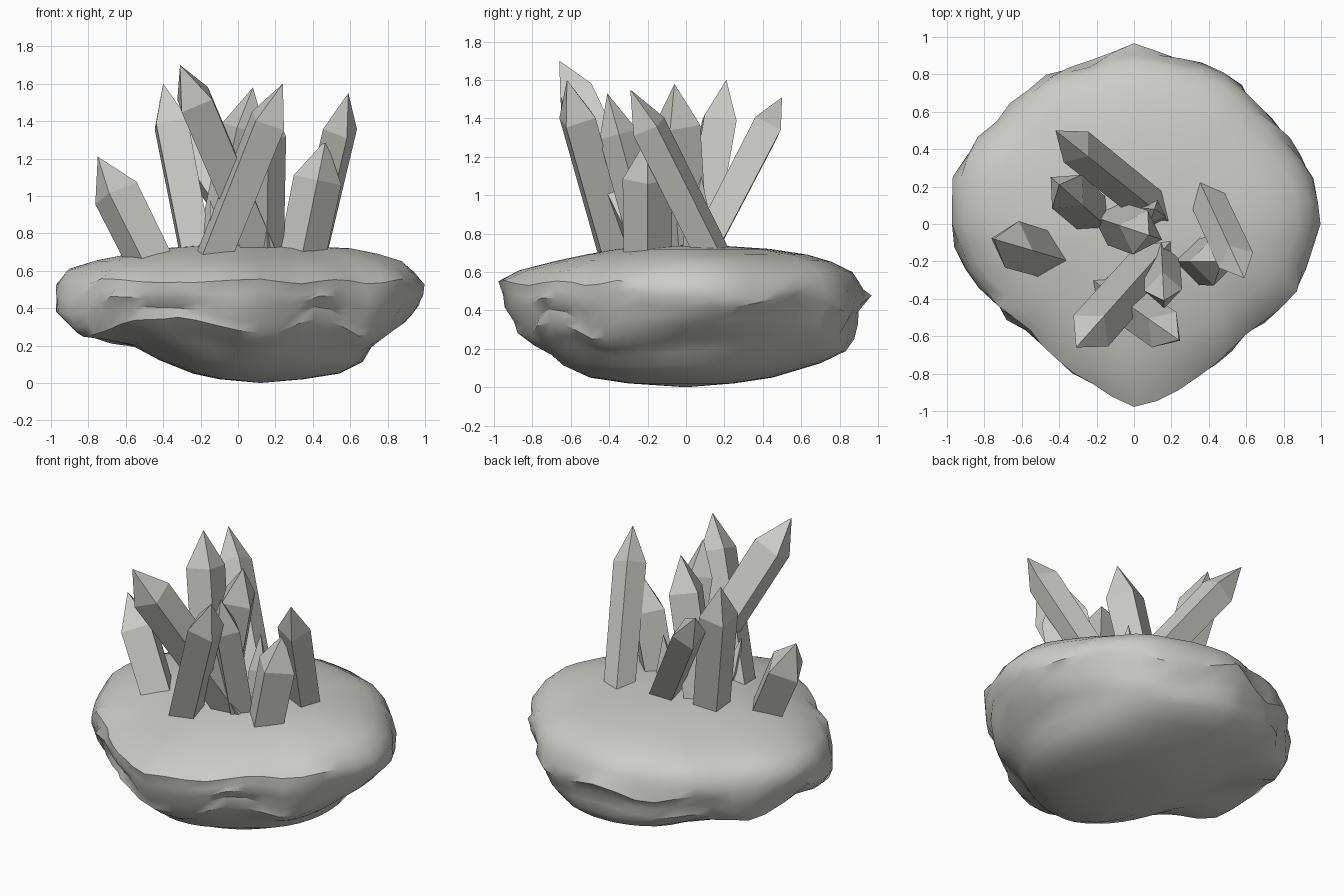
import bpy, bmesh, math
from mathutils import Vector, noise

if "Cube" in bpy.data.objects:
    bpy.data.objects.remove(bpy.data.objects["Cube"])

stone = bpy.data.materials.new("pale_grey_stone")
stone.use_nodes = True
stone.diffuse_color = (0.6, 0.6, 0.57, 1)
stone.node_tree.nodes["Principled BSDF"].inputs["Base Color"].default_value = (0.6, 0.6, 0.57, 1)


def finish(bm, name):
    bmesh.ops.recalc_face_normals(bm, faces=bm.faces)
    mesh = bpy.data.meshes.new(name)
    bm.to_mesh(mesh)
    bm.free()
    obj = bpy.data.objects.new(name, mesh)
    bpy.context.collection.objects.link(obj)
    mesh.materials.append(stone)
    return obj


def bridge(bm, lower, upper):
    count = len(lower)
    for i in range(count):
        j = (i + 1) % count
        bm.faces.new((lower[i], lower[j], upper[j], upper[i]))


def fan(bm, ring, tip):
    for i in range(len(ring)):
        bm.faces.new((ring[i - 1], ring[i], tip))


# Rock outline: radius at equal angle steps, counter-clockwise from +x
RADII = (1, 1, .96, .935, .975, .965, .975, .94, .955, .935, .98, .995,
         1, .95, .86, .82, .84, .9, .975, .92, .873, .85, .92, .955)
# Rock layers: height, then reach towards -x, +x, -y, +y
LAYERS = ((.02, .1, .35, .3, .25), (.05, .24, .54, .5, .45), (.12, .42, .67, .64, .7),
          (.19, .58, .71, .71, .84), (.24, .74, .8, .8, .88), (.3, .9, .9, .89, .9),
          (.36, .95, .94, .93, .92), (.42, .98, .97, .96, .96), (.48, .98, .99, .98, .95),
          (.54, .96, .99, .99, .92), (.6, .91, .95, .89, .89), (.655, .76, .88, .7, .78),
          (.69, .58, .75, .54, .65), (.72, .4, .6, .37, .45), (.735, .2, .3, .2, .22))


def outline(k, steps, roundness):
    pos = k * len(RADII) / steps
    i, t = int(pos), pos % 1
    radius = RADII[i] * (1 - t) + RADII[(i + 1) % len(RADII)] * t
    radius += (1 - radius) * roundness
    a = math.tau * k / steps
    return radius * math.cos(a), radius * math.sin(a)


def build_rock(steps=48):
    bm = bmesh.new()
    rings = []
    for z, left, right, front, back in LAYERS:
        side = max(0, 1 - abs(z - .38) / .3)
        ring = []
        for k in range(steps):
            x, y = outline(k, steps, max(0, min(1, (.36 - z) / .2)))
            x *= right if x > 0 else left
            y *= back if y > 0 else front
            # strata waver up and down, with chipped facets around the rim
            wave = noise.noise(Vector((x * 2.5, y * 2.5, z * 2)))
            chip = noise.noise(Vector((x * 7, y * 7, z * 25)))
            grow = 1 + side * (.02 * wave + .055 * chip)
            lift = side * (.12 * wave + .02 * chip)
            ring.append(bm.verts.new((x * grow, y * grow, z + lift)))
        rings.append(ring)
    for lower, upper in zip(rings, rings[1:]):
        bridge(bm, lower, upper)
    fan(bm, rings[0], bm.verts.new((.12, 0, 0)))
    fan(bm, rings[-1], bm.verts.new((0, 0, .74)))
    return finish(bm, "rock_base")


rock = build_rock()
bpy.context.view_layer.objects.active = rock
rock.select_set(True)
bpy.ops.object.shade_smooth_by_angle(angle=math.radians(35))


# Four-sided crystal with a pointed tip, one edge upwards, sunk into the rock
def crystal(name, base, tip, width, point=.22):
    base, tip = Vector(base), Vector(tip)
    axis = (tip - base).normalized()
    across = axis.cross(Vector((0, 0, 1))).normalized()
    lean = across.cross(axis)
    bm = bmesh.new()
    rings = []
    for centre, size in ((base - axis * .15, .95), (tip - axis * point, 1)):
        ring = []
        for side in (lean, across, -lean, -across):
            ring.append(bm.verts.new(centre + side * size * width / 2))
        rings.append(ring)
    bridge(bm, *rings)
    bm.faces.new(rings[0])
    fan(bm, rings[1], bm.verts.new(tip))
    finish(bm, name)


CRYSTALS = (
    ("front_right_leaning", (.1, -.2, .74), (-.31, -.66, 1.7), .25),
    ("front_left_leaning", (-.12, -.37, .7), (.24, -.62, 1.6), .23),
    ("back_right_upright", (-.23, .06, .73), (-.4, .21, 1.6), .24),
    ("centre", (-.1, 0, .74), (.08, -.06, 1.58), .25),
    ("left_tall", (.4, .12, .73), (.59, -.29, 1.55), .2),
    ("left_short", (.35, -.2, .72), (.47, -.2, 1.3), .26),
    ("right_short", (-.48, -.16, .67), (-.75, -.08, 1.21), .26),
    ("back_right_leaning", (.08, .1, .74), (-.42, .5, 1.51), .21),
    ("front_middle", (.15, -.2, .74), (.16, -.41, 1.53), .2),
    ("back_small", (.1, .05, .74), (.11, .08, 1.1), .14),
    ("front_small", (-.1, -.32, .71), (-.15, -.37, .98), .11),
)
for label, base, tip, width in CRYSTALS:
    crystal(label + "_crystal", base, tip, width)
